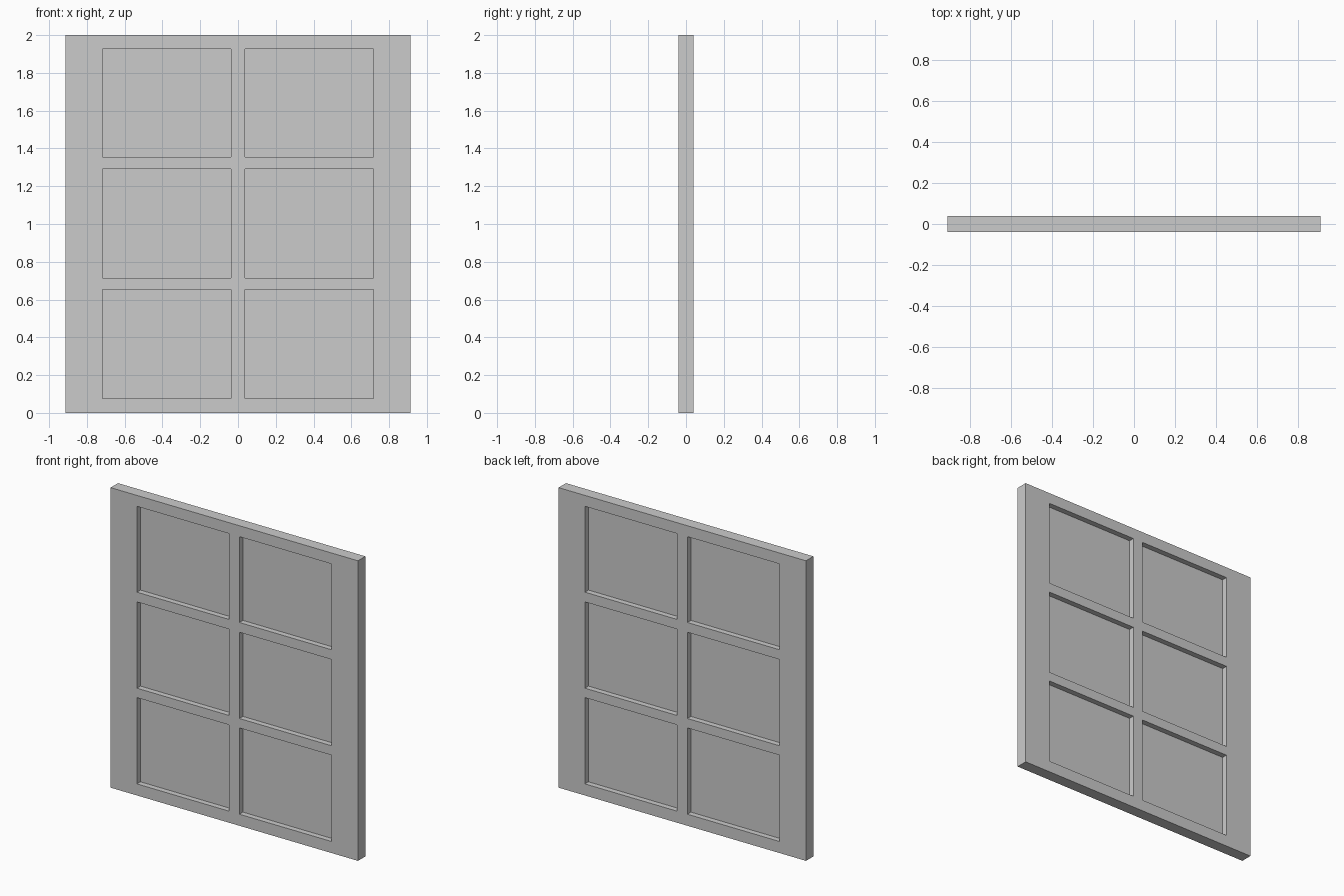
import bpy, bmesh

if "Cube" in bpy.data.objects:
    bpy.data.objects.remove(bpy.data.objects["Cube"])

HALF_T = 0.039     # half the frame thickness
PANEL_T = 0.004    # thickness of the inset panels
XS = [-0.912, -0.718, -0.038, 0.038, 0.718, 0.912]
ZS = [0.0, 0.077, 0.652, 0.715, 1.29, 1.355, 1.927, 2.0]


def is_opening(i, j):
    return i in (1, 3) and j in (1, 3, 5)


def grid_object(name, keep, y0, thickness):
    """Extrude the kept cells of the XS/ZS grid into one solid object."""
    bm = bmesh.new()
    verts = {}

    def v(i, j):
        if (i, j) not in verts:
            verts[i, j] = bm.verts.new((XS[i], y0, ZS[j]))
        return verts[i, j]

    for i in range(len(XS) - 1):
        for j in range(len(ZS) - 1):
            if keep(i, j):
                bm.faces.new([v(i, j), v(i + 1, j), v(i + 1, j + 1), v(i, j + 1)])
    ext = bmesh.ops.extrude_face_region(bm, geom=bm.faces[:], use_keep_orig=True)
    moved = [e for e in ext["geom"] if isinstance(e, bmesh.types.BMVert)]
    bmesh.ops.translate(bm, vec=(0, thickness, 0), verts=moved)
    bmesh.ops.recalc_face_normals(bm, faces=bm.faces[:])
    mesh = bpy.data.meshes.new(name)
    bm.to_mesh(mesh)
    bm.free()
    obj = bpy.data.objects.new(name, mesh)
    bpy.context.collection.objects.link(obj)
    return obj


# Frame: stiles, rails and glazing bars in one piece
grid_object("window_frame", lambda i, j: not is_opening(i, j), -HALF_T, 2 * HALF_T)

# Six thin panels, recessed midway through the frame
for row, j in enumerate((1, 3, 5)):
    for col, i in (("left", 1), ("right", 3)):
        grid_object(f"panel_{col}_{row + 1}",
                    lambda a, b, i=i, j=j: (a, b) == (i, j),
                    -PANEL_T / 2, PANEL_T)
